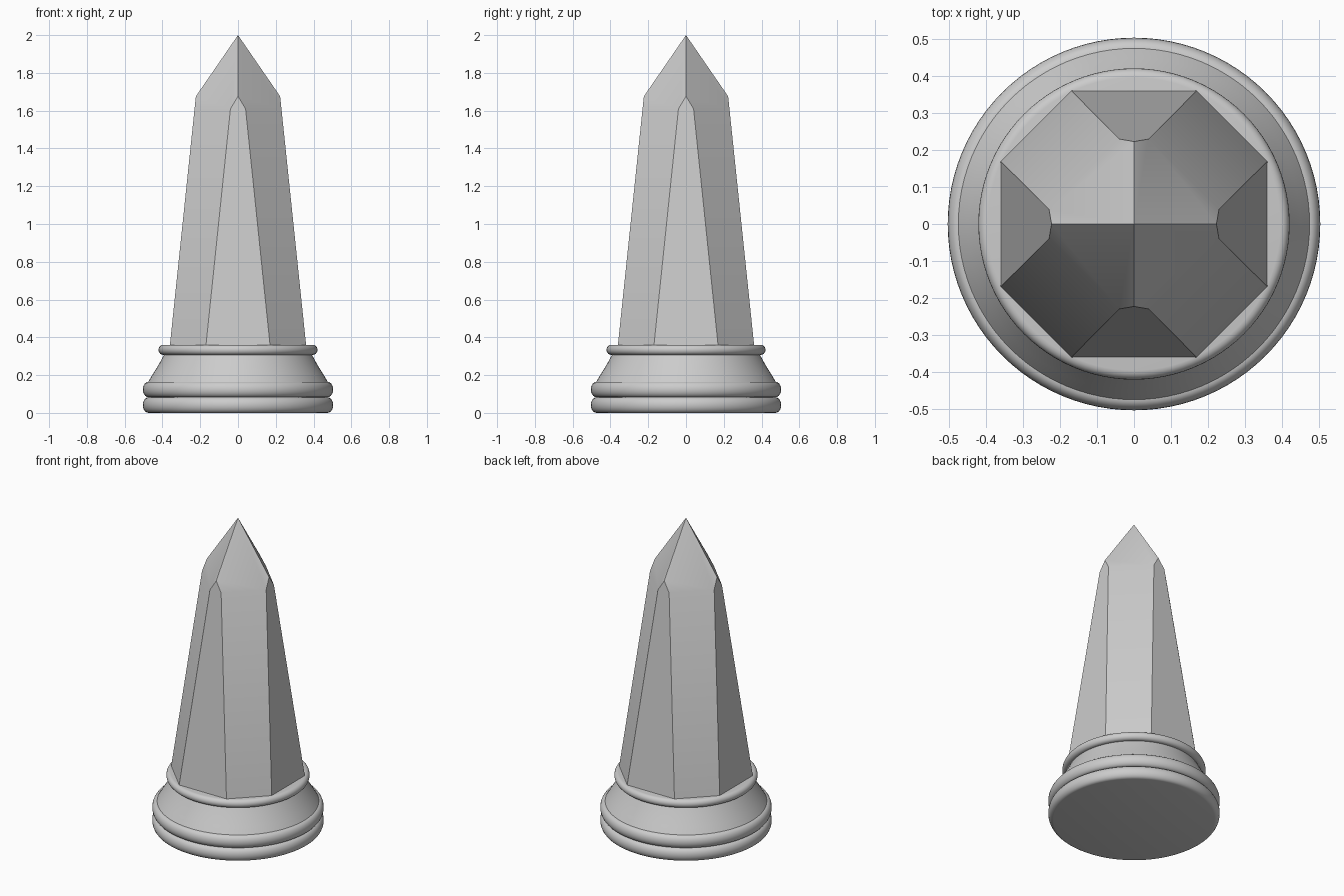
import bpy, bmesh, math
from math import pi, cos, sin

cube = bpy.data.objects.get("Cube")
if cube:
    bpy.data.objects.remove(cube, do_unlink=True)

stone = bpy.data.materials.new("grey_stone")
stone.use_nodes = True
colour = (0.6, 0.6, 0.6, 1)
stone.diffuse_color = colour
stone.node_tree.nodes["Principled BSDF"].inputs["Base Color"].default_value = colour


def finish(name, bm):
    bmesh.ops.recalc_face_normals(bm, faces=bm.faces)
    mesh = bpy.data.meshes.new(name)
    bm.to_mesh(mesh)
    bm.free()
    mesh.materials.append(stone)
    obj = bpy.data.objects.new(name, mesh)
    bpy.context.collection.objects.link(obj)
    bpy.ops.object.select_all(action='DESELECT')
    obj.select_set(True)
    bpy.context.view_layer.objects.active = obj
    bpy.ops.object.shade_smooth_by_angle(angle=math.radians(30))
    return obj


def lathe(name, profile, sides=96):
    """Spin (radius, height) points around z and cap both ends."""
    bm = bmesh.new()
    rings = [[bm.verts.new((r * cos(2 * pi * i / sides), r * sin(2 * pi * i / sides), z))
              for i in range(sides)] for r, z in profile]
    for low, high in zip(rings, rings[1:]):
        for i in range(sides):
            j = (i + 1) % sides
            bm.faces.new((low[i], low[j], high[j], high[i]))
    bm.faces.new(rings[0][::-1])
    bm.faces.new(rings[-1])
    return finish(name, bm)


def rounded(radius, z0, z1, depth, steps=10):
    """Half-round moulding profile between two heights."""
    mid, half = (z0 + z1) / 2, (z1 - z0) / 2
    angles = [-pi / 2 + pi * i / steps for i in range(steps + 1)]
    return [(radius - depth + depth * cos(a), mid + half * sin(a)) for a in angles]


# Round mouldings and flared plinth
lathe("lower_moulding", rounded(0.504, 0, 0.083, 0.03))
lathe("upper_moulding", rounded(0.504, 0.083, 0.165, 0.03))
lathe("flared_plinth", [(0.478, 0.16), (0.45, 0.207), (0.42, 0.255), (0.39, 0.31)])
lathe("top_collar", rounded(0.421, 0.307, 0.36, 0.025))

# Tapered shaft: octagonal foot, narrow faces ending in points, four-sided tip
bm = bmesh.new()
tip = bm.verts.new((0, 0, 2))
sides = []
for k in range(4):
    c, s = round(cos(k * pi / 2)), round(sin(k * pi / 2))
    local = [(-0.17, -0.361, 0.355), (0.17, -0.361, 0.355),
             (0.04, -0.23, 1.61), (0, -0.223, 1.676), (-0.04, -0.23, 1.61)]
    sides.append([bm.verts.new((x * c - y * s, x * s + y * c, z)) for x, y, z in local])
for k, here in enumerate(sides):
    there = sides[(k + 1) % 4]
    bm.faces.new(here)
    bm.faces.new((here[1], there[0], there[4], here[2]))
    bm.faces.new((here[2], there[4], there[3], tip, here[3]))
bm.faces.new([v for side in sides for v in side[:2]][::-1])
finish("obelisk_shaft", bm)
